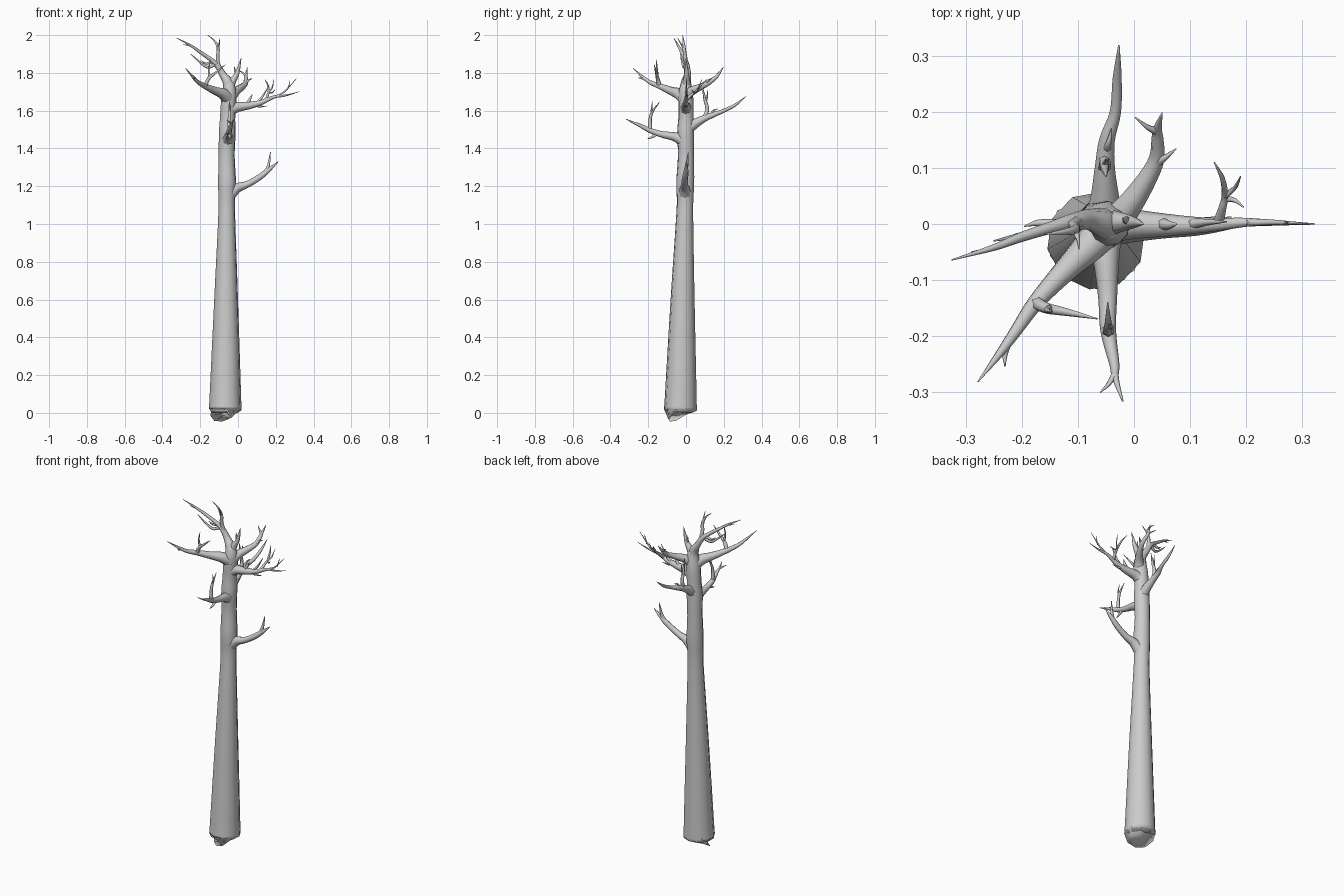
import bpy, bmesh, math
from mathutils import Vector


def tube(name, pts, sides=8, steps=4):
    """Tapered tube along a smooth path; each point is (x, y, z, radius)."""
    P = [Vector(p) for p in pts]
    P = [2 * P[0] - P[1]] + P + [2 * P[-1] - P[-2]]
    path = []
    for i in range(1, len(P) - 2):
        a, b, c, d = P[i - 1:i + 3]
        for k in range(steps):
            t = k / steps
            path.append(0.5 * (2 * b + (c - a) * t + (2 * a - 5 * b + 4 * c - d) * t * t
                               + (3 * b - a - 3 * c + d) * t ** 3))
    path.append(P[-2])
    pos = [Vector(q[:3]) for q in path]
    bm = bmesh.new()
    rings, u = [], None
    for i, q in enumerate(path):
        tan = (pos[min(i + 1, len(pos) - 1)] - pos[max(i - 1, 0)]).normalized()
        if u is None:
            u = Vector((0, 1, 0)) if abs(tan.y) < 0.8 else Vector((1, 0, 0))
        u = (u - tan * u.dot(tan)).normalized()
        v = tan.cross(u)
        r = max(q[3], 0.0012)
        rings.append([bm.verts.new(pos[i] + r * (math.cos(w) * u + math.sin(w) * v))
                      for w in [2 * math.pi * k / sides for k in range(sides)]])
    for r0, r1 in zip(rings, rings[1:]):
        for k in range(sides):
            j = (k + 1) % sides
            bm.faces.new((r0[k], r0[j], r1[j], r1[k]))
    bm.faces.new(rings[0][::-1])
    bm.faces.new(rings[-1])
    me = bpy.data.meshes.new(name)
    bm.to_mesh(me)
    bm.free()
    for f in me.polygons:
        f.use_smooth = True
    ob = bpy.data.objects.new(name, me)
    bpy.context.collection.objects.link(ob)
    return ob


def limb(name, main, *twigs):
    tube(name, main)
    for n, t in enumerate(twigs):
        tube(f"{name}_twig_{n + 1}", t, 6)


# Trunk with rounded foot
tube("trunk", [(-.068, -.03, 0, .066), (-.068, -.03, .018, .086), (-.067, -.028, .08, .085),
               (-.063, -.018, .6, .064), (-.06, -.008, 1.0, .047), (-.06, -.005, 1.12, .044),
               (-.058, -.004, 1.22, .048), (-.06, 0, 1.36, .043), (-.057, -.002, 1.48, .045),
               (-.055, 0, 1.56, .041), (-.05, 0, 1.64, .041), (-.045, -.002, 1.7, .037),
               (-.048, 0, 1.75, .026)], 10)

# Low right limb
limb("low_right_branch",
     [(-.05, -.005, 1.15, .035), (-.005, -.007, 1.19, .026), (.05, -.008, 1.21, .018),
      (.11, -.005, 1.245, .016), (.155, 0, 1.28, .013), (.213, .002, 1.33, .002)],
     [(.14, -.003, 1.268, .012), (.16, .003, 1.305, .009), (.172, .012, 1.38, .002)])

# Front limb
limb("front_branch",
     [(-.055, -.01, 1.44, .036), (-.05, -.06, 1.462, .024), (-.047, -.13, 1.475, .017),
      (-.046, -.19, 1.495, .014), (-.035, -.25, 1.525, .009), (-.033, -.275, 1.535, .006),
      (-.02, -.316, 1.555, .0015)],
     [(-.046, -.19, 1.495, .012), (-.047, -.19, 1.55, .009), (-.046, -.178, 1.595, .007),
      (-.047, -.14, 1.645, .001)],
     [(-.046, -.183, 1.58, .006), (-.04, -.182, 1.61, .004), (-.045, -.178, 1.65, .001)],
     [(-.046, -.15, 1.48, .01), (-.044, -.18, 1.46, .007), (-.046, -.205, 1.45, .001)],
     [(-.033, -.265, 1.532, .006), (-.045, -.285, 1.54, .004), (-.06, -.3, 1.55, .001)])

# Back limb
limb("back_branch",
     [(-.055, 0, 1.5, .036), (-.052, .045, 1.53, .026), (-.052, .1, 1.56, .018),
      (-.048, .15, 1.58, .014), (-.033, .2, 1.6, .01), (-.03, .26, 1.63, .008),
      (-.027, .318, 1.675, .0015)],
     [(-.052, .1, 1.56, .013), (-.053, .112, 1.61, .01), (-.052, .1, 1.66, .008),
      (-.05, .085, 1.735, .001)],
     [(-.053, .105, 1.645, .006), (-.05, .112, 1.675, .004), (-.05, .115, 1.71, .001)],
     [(-.05, .13, 1.575, .008), (-.045, .145, 1.6, .005), (-.04, .17, 1.61, .001)])

# High right limb
limb("high_right_branch",
     [(-.05, 0, 1.6, .038), (-.01, 0, 1.618, .028), (.06, -.002, 1.628, .02),
      (.12, -.002, 1.642, .014), (.16, 0, 1.66, .011), (.2, .003, 1.675, .008),
      (.25, .002, 1.68, .005), (.322, 0, 1.7, .001)],
     [(.15, 0, 1.655, .01), (.158, .03, 1.685, .007), (.162, .05, 1.7, .006),
      (.158, .08, 1.735, .005), (.143, .11, 1.765, .001)],
     [(.162, .05, 1.7, .006), (.18, .065, 1.72, .004), (.19, .085, 1.765, .001)],
     [(.162, .045, 1.695, .006), (.18, .042, 1.695, .004), (.195, .03, 1.71, .001)],
     [(.2, .003, 1.675, .007), (.245, .003, 1.7, .005), (.31, .001, 1.77, .001)],
     [(.26, .002, 1.71, .005), (.27, .002, 1.735, .003), (.275, .003, 1.76, .001)],
     [(.05, 0, 1.635, .012), (.065, -.002, 1.665, .007), (.075, 0, 1.685, .002)],
     [(.1, 0, 1.64, .01), (.13, .003, 1.675, .006), (.165, .004, 1.735, .001)],
     [(.09, 0, 1.63, .009), (.115, 0, 1.622, .006), (.155, .002, 1.625, .001)])

# Crown limb to the back right
limb("back_right_branch",
     [(-.05, -.01, 1.66, .035), (-.015, .025, 1.7, .025), (.02, .075, 1.725, .018),
      (.04, .115, 1.745, .014), (.042, .15, 1.77, .011), (.042, .17, 1.79, .008),
      (.05, .198, 1.83, .001)],
     [(.042, .165, 1.785, .008), (.025, .172, 1.8, .005), (.002, .19, 1.815, .001)],
     [(.035, .105, 1.74, .009), (.055, .118, 1.76, .006), (.075, .134, 1.77, .001)])

# Crown limb to the front left
limb("front_left_branch",
     [(-.045, 0, 1.66, .038), (-.08, -.04, 1.69, .03), (-.12, -.08, 1.705, .022),
      (-.175, -.14, 1.73, .015), (-.21, -.19, 1.75, .011), (-.235, -.225, 1.775, .008),
      (-.278, -.281, 1.825, .001)],
     [(-.175, -.14, 1.73, .013), (-.155, -.15, 1.77, .01), (-.12, -.157, 1.8, .007),
      (-.065, -.169, 1.845, .001)],
     [(-.15, -.15, 1.775, .007), (-.155, -.154, 1.82, .005), (-.145, -.156, 1.87, .001)],
     [(-.225, -.21, 1.765, .008), (-.23, -.232, 1.77, .005), (-.23, -.254, 1.775, .001)])

# Crown leader, leaning left, with its forks
limb("crown_leader",
     [(-.047, 0, 1.68, .034), (-.052, 0, 1.745, .028), (-.08, .008, 1.79, .019),
      (-.11, .004, 1.84, .015), (-.15, -.007, 1.875, .011), (-.2, -.023, 1.91, .009),
      (-.25, -.042, 1.945, .006), (-.325, -.064, 1.985, .001)],
     [(-.1, .005, 1.825, .013), (-.108, -.003, 1.88, .01), (-.105, -.01, 1.93, .009),
      (-.125, -.014, 1.97, .005), (-.16, -.018, 2.0, .001)],
     [(-.107, -.01, 1.925, .007), (-.1, -.025, 1.95, .004), (-.098, -.045, 1.985, .001)],
     [(-.13, 0, 1.86, .009), (-.17, .002, 1.85, .006), (-.195, -.004, 1.865, .001)],
     [(-.12, 0, 1.845, .01), (-.16, -.01, 1.83, .008), (-.2, -.02, 1.855, .006),
      (-.25, -.03, 1.9, .001)],
     [(-.23, -.034, 1.93, .006), (-.26, -.045, 1.945, .004), (-.29, -.05, 1.95, .001)])

# Short upright crown limb
limb("crown_right_spur",
     [(-.05, 0, 1.71, .028), (-.03, .003, 1.755, .02), (-.008, .003, 1.79, .013),
      (.005, .002, 1.83, .008), (.017, 0, 1.88, .001)],
     [(-.01, .003, 1.785, .009), (-.015, .008, 1.81, .006), (-.02, .01, 1.835, .001)])
